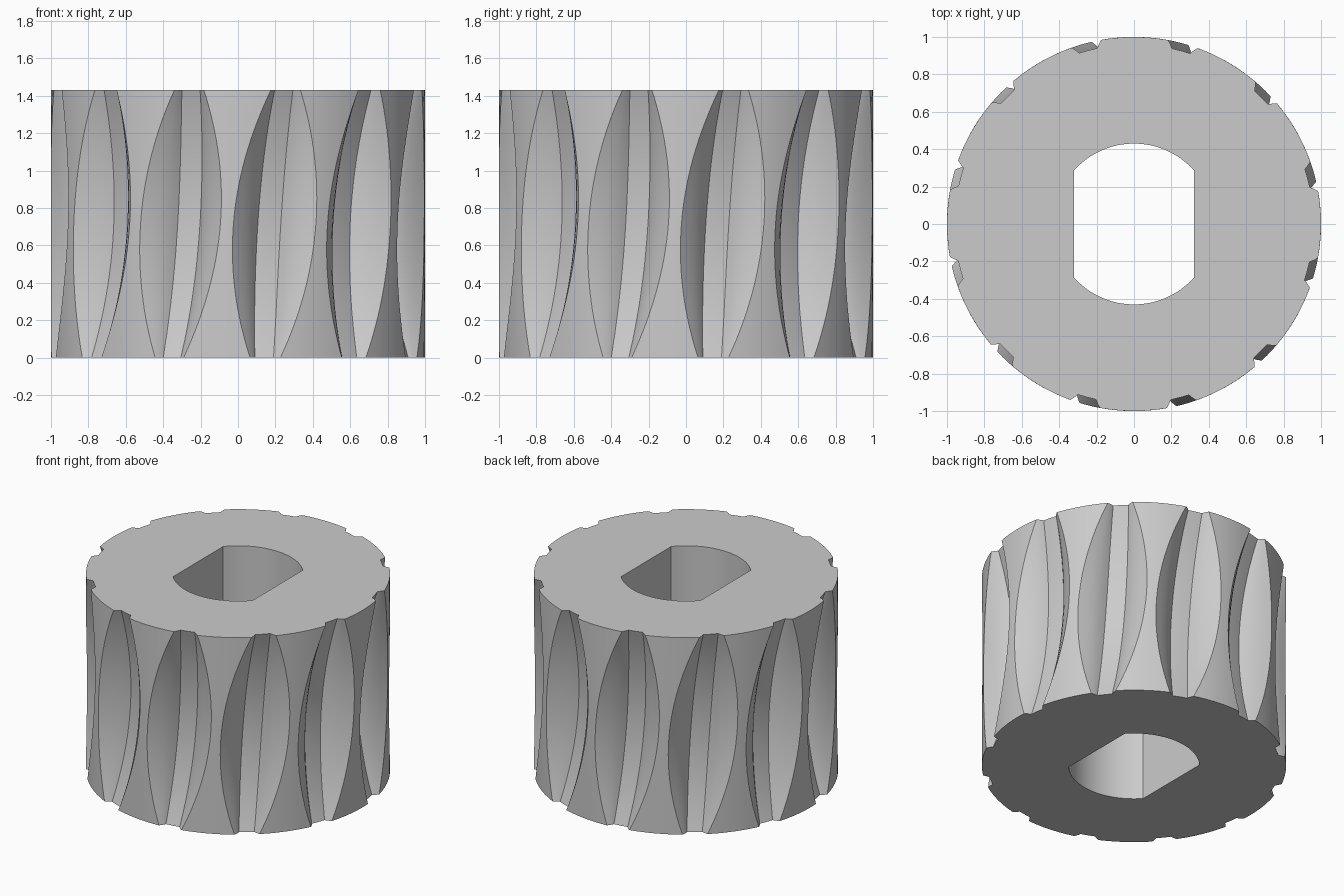
import bpy, bmesh, math

if "Cube" in bpy.data.objects:
    bpy.data.objects.remove(bpy.data.objects["Cube"])

H, R = 1.43, 1.0            # height and outer radius
TEETH, PITCH = 12, 30.0     # tooth count, degrees per tooth
RINGS = 32

metal = bpy.data.materials.new("plain grey")
metal.diffuse_color = (0.6, 0.6, 0.6, 1)
metal.use_nodes = True
metal.node_tree.nodes["Principled BSDF"].inputs["Base Color"].default_value = metal.diffuse_color


def make_object(name, bm):
    bmesh.ops.recalc_face_normals(bm, faces=bm.faces[:])
    me = bpy.data.meshes.new(name)
    bm.to_mesh(me)
    bm.free()
    ob = bpy.data.objects.new(name, me)
    bpy.context.collection.objects.link(ob)
    me.materials.append(metal)
    return ob


def loft(name, rings):
    bm = bmesh.new()
    loops = [[bm.verts.new(p) for p in ring] for ring in rings]
    n = len(loops[0])
    for a, b in zip(loops, loops[1:]):
        for i in range(n):
            j = (i + 1) % n
            bm.faces.new((a[i], a[j], b[j], b[i]))
    bm.faces.new(loops[0][::-1])
    bm.faces.new(loops[-1])
    return make_object(name, bm)


# Gear section: grooves are deep and wide at mid height, shallow at the ends
def gear_ring(z):
    s = 1 - ((z - H / 2) / (H / 2)) ** 2
    tip = 4.7 + 8.3 * s                  # half groove angle at the rim
    root = 3.0 + 1.3 * s                 # half groove angle at the floor
    depth = 0.04 + 0.125 * s
    centre = 8.4 + 6.4 * z / H           # slight helix
    half = [(0, R - depth), (root, R - depth)]
    for t in (0.25, 0.5, 0.75, 1.0):
        half.append((root + (tip - root) * t ** 1.15, R - depth * (1 - t)))
    for t in (0.33, 0.66):
        half.append((tip + (PITCH / 2 - tip) * t, R))
    section = [(-a, r) for a, r in half[:0:-1]] + half + [(PITCH / 2, R)]
    ring = []
    for k in range(TEETH):
        for a, r in section:
            q = math.radians(centre + k * PITCH + a)
            ring.append((r * math.sin(q), -r * math.cos(q), z))
    return ring


gear = loft("gear_body", [gear_ring(H * i / RINGS) for i in range(RINGS + 1)])


# Shaft hole: a circle with two flat sides
BORE, FLAT = 0.43, 0.32
corner = math.acos(FLAT / BORE)
arc = [corner + (math.pi - 2 * corner) * i / 24 for i in range(25)]
outline = [(BORE * math.cos(a + t), BORE * math.sin(a + t))
           for t in (0, math.pi) for a in arc]
cutter = loft("bore_cutter", [[(x, y, z) for x, y in outline] for z in (-0.2, H + 0.2)])
cutter.hide_render = True

cut = gear.modifiers.new("bore", 'BOOLEAN')
cut.operation = 'DIFFERENCE'
cut.solver = 'EXACT'
cut.object = cutter

bpy.context.view_layer.objects.active = gear
gear.select_set(True)
cutter.select_set(False)
bpy.ops.object.modifier_apply(modifier=cut.name)
bpy.data.objects.remove(cutter)
bpy.ops.object.shade_smooth_by_angle(angle=math.radians(25))
